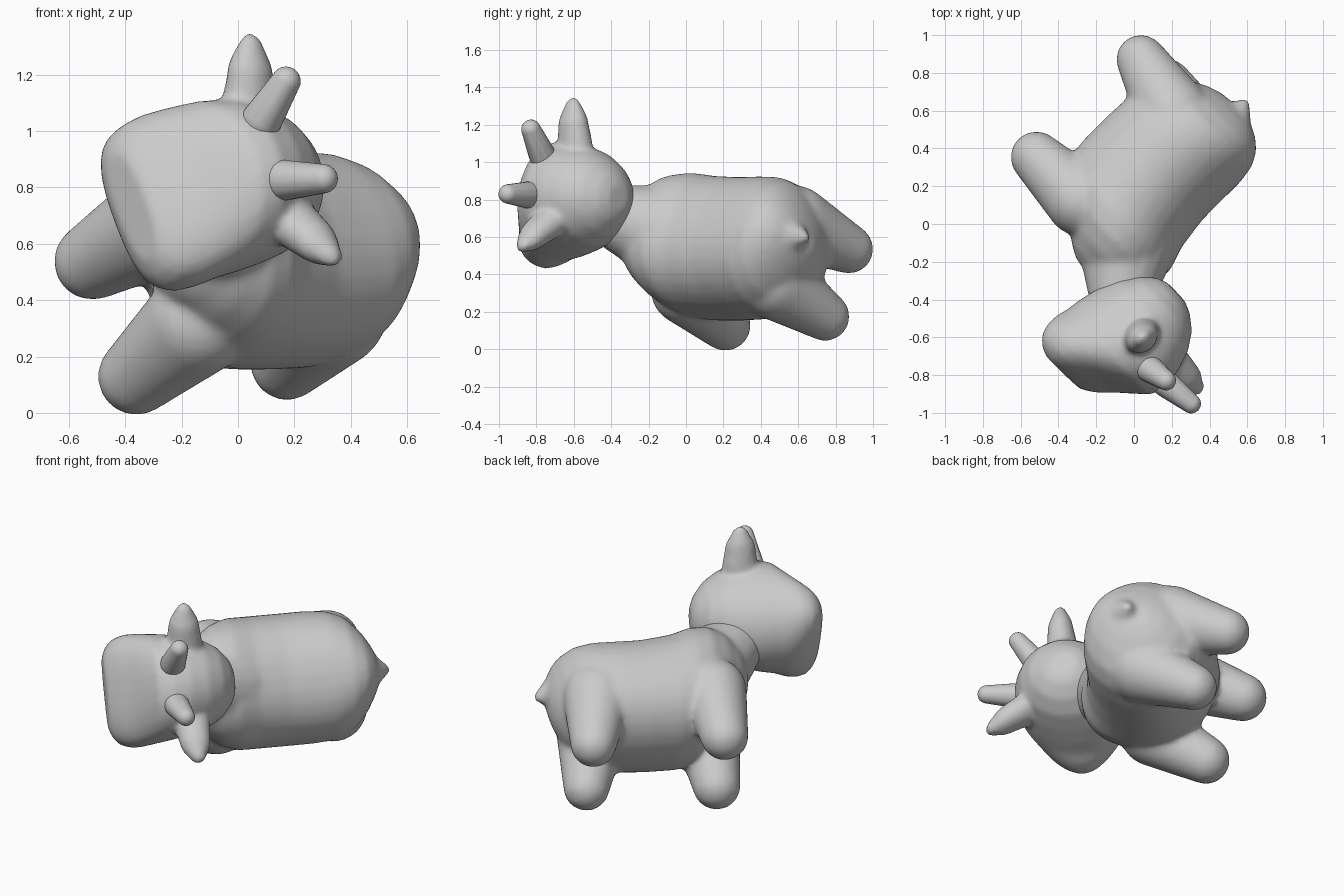
import bpy, bmesh, math
from mathutils import Vector, Matrix

if "Cube" in bpy.data.objects:
    bpy.data.objects.remove(bpy.data.objects["Cube"])

# Animal frame: forward, side, up axes, tipped over in the world
F = Vector((-.723, -.69, -.033)).normalized()
S = Vector((-.346, .305, .886))
S = (S - F * S.dot(F)).normalized()
U = S.cross(F).normalized()
O = Vector((-.184, .163, .472))
M = Matrix.Translation(O) @ Matrix((F, S, U)).transposed().to_4x4()

# Unit ball points used for all limbs
tmp = bmesh.new()
bmesh.ops.create_icosphere(tmp, subdivisions=3, radius=1)
BALL = [v.co.copy() for v in tmp.verts]
tmp.free()


def loft(bm, rings, n=32):
    """Closed skin over superellipse rings: (forward, up, half width, half height, exponent)."""
    loops = []
    for f, u, w, h, e in rings:
        loop = []
        for i in range(n):
            a = 2 * math.pi * i / n
            c, s = math.cos(a), math.sin(a)
            loop.append(bm.verts.new((f, w * math.copysign(abs(c) ** (2 / e), c),
                                      u + h * math.copysign(abs(s) ** (2 / e), s))))
        loops.append(loop)
    for a, b in zip(loops, loops[1:]):
        for i in range(n):
            bm.faces.new((a[i], a[(i + 1) % n], b[(i + 1) % n], b[i]))
    bm.faces.new(loops[0])
    bm.faces.new(loops[-1])


def limb(bm, p, r, q, t, squash=1.0):
    """Rounded tapered limb: convex hull of two balls."""
    verts = []
    for c, rad in ((p, r), (q, t)):
        for d in BALL:
            verts.append(bm.verts.new(Vector(c) + rad * Vector((d.x, d.y, d.z * squash))))
    bmesh.ops.convex_hull(bm, input=verts)
    loose = [v for v in bm.verts if not v.link_faces]
    bmesh.ops.delete(bm, geom=loose, context='VERTS')


def finish(bm, name, blend=0):
    bm.transform(M)
    bmesh.ops.recalc_face_normals(bm, faces=bm.faces[:])
    for f in bm.faces:
        f.smooth = True
    me = bpy.data.meshes.new(name)
    bm.to_mesh(me)
    bm.free()
    ob = bpy.data.objects.new(name, me)
    bpy.context.collection.objects.link(ob)
    if blend:
        r = ob.modifiers.new("fuse", 'REMESH')
        r.mode = 'VOXEL'
        r.voxel_size = .016
        r.use_smooth_shade = True
        s = ob.modifiers.new("soften", 'SMOOTH')
        s.factor = .5
        s.iterations = blend
    return ob


# Body with neck, tail and four legs
bm = bmesh.new()
loft(bm, [(-.84, .20, .08, .11, 2), (-.81, .19, .15, .19, 2), (-.76, .175, .235, .265, 2),
          (-.68, .145, .325, .325, 2.1), (-.58, .125, .37, .35, 2.2), (-.45, .12, .38, .355, 2.2),
          (-.3, .12, .38, .36, 2.2),
          (-.12, .14, .38, .375, 2.2), (0, .18, .38, .385, 2.2), (.1, .25, .35, .325, 2.1),
          (.2, .29, .28, .26, 2), (.28, .30, .19, .18, 2), (.325, .30, .10, .10, 2)])
limb(bm, (.02, 0, .28), .28, (.26, 0, .51), .18)
limb(bm, (-.74, 0, .25), .12, (-.89, 0, .21), .028)
for k in (-1, 1):
    limb(bm, (.09, k * .20, .06), .19, (.107, k * .23, -.295), .138)
    limb(bm, (-.58, k * .18, .06), .20, (-.65, k * .203, -.30), .132)
finish(bm, "body", 14)

# Head with wide muzzle, full forehead and ears
bm = bmesh.new()
loft(bm, [(.055, .74, .07, .07, 2), (.08, .745, .13, .13, 2), (.14, .75, .20, .205, 2),
          (.23, .75, .255, .27, 2), (.34, .75, .285, .31, 2), (.45, .745, .305, .325, 2.1),
          (.53, .725, .315, .31, 2.1), (.60, .675, .325, .265, 2.2), (.66, .64, .325, .215, 2.4),
          (.72, .62, .305, .165, 2.6), (.76, .615, .265, .12, 2.6), (.785, .62, .21, .08, 2.4)])
for k in (-1, 1):
    limb(bm, (.34, k * .23, .91), .105, (.34, k * .34, .98), .088, .75)
    limb(bm, (.34, k * .34, .98), .088, (.337, k * .42, 1.025), .045, .75)
finish(bm, "head", 8)

# Horns
for k, side in ((-1, "left"), (1, "right")):
    bm = bmesh.new()
    limb(bm, (.43, k * .12, 1.03), .072, (.405, k * .195, 1.185), .052)
    finish(bm, side + "_horn")
